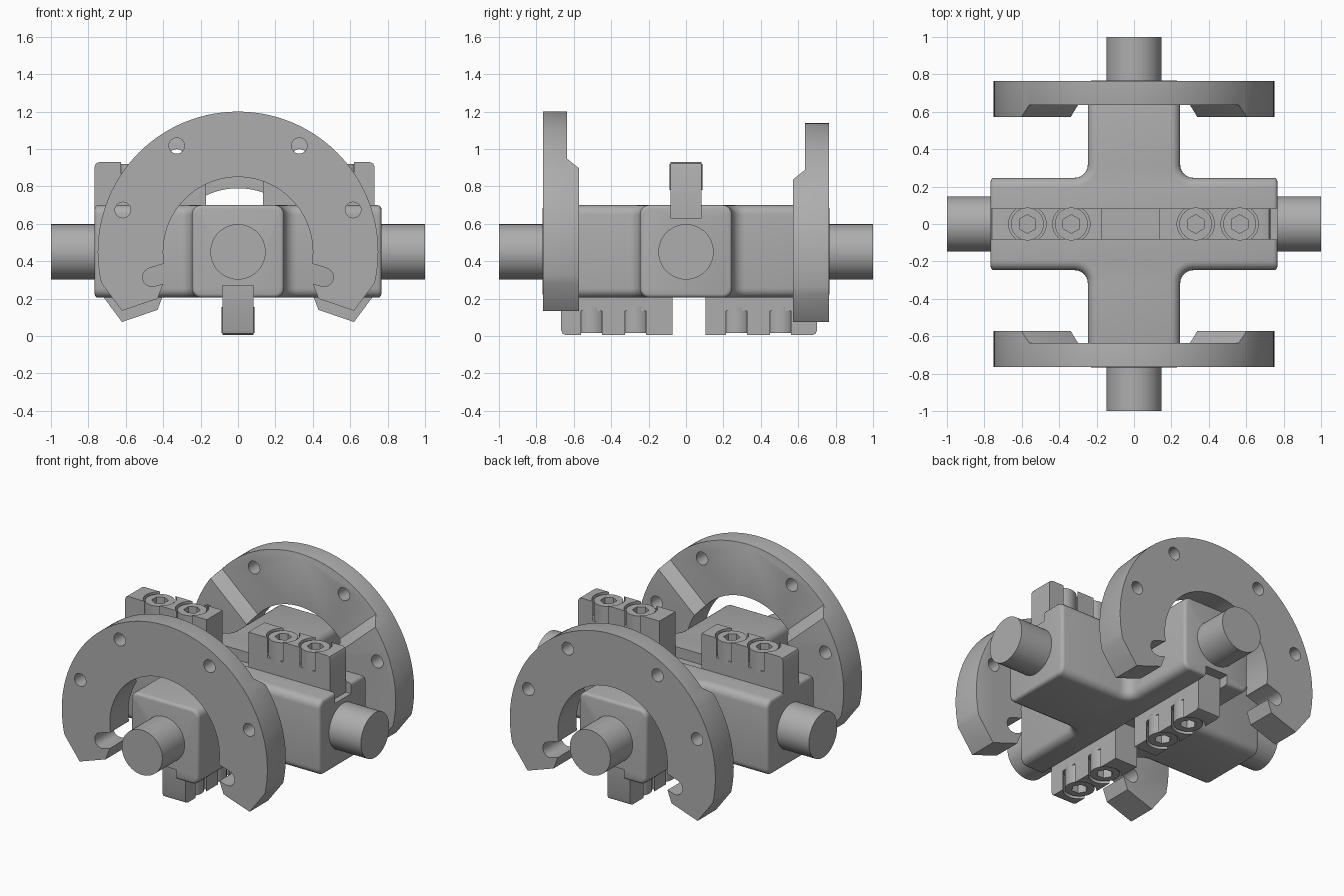
import bpy, bmesh, math
from mathutils import Matrix, Vector

cube = bpy.data.objects.get("Cube")
if cube:
    bpy.data.objects.remove(cube)

steel = bpy.data.materials.new("grey_steel")
steel.use_nodes = True
GREY = (0.42, 0.42, 0.42, 1)
steel.diffuse_color = GREY
steel.node_tree.nodes["Principled BSDF"].inputs["Base Color"].default_value = GREY

ALONG_X = Matrix.Rotation(math.pi / 2, 4, 'Y')
ALONG_Y = Matrix.Rotation(math.pi / 2, 4, 'X')


def make(name, bm):
    bmesh.ops.recalc_face_normals(bm, faces=bm.faces)
    me = bpy.data.meshes.new(name)
    bm.to_mesh(me)
    bm.free()
    ob = bpy.data.objects.new(name, me)
    bpy.context.collection.objects.link(ob)
    me.materials.append(steel)
    return ob


def activate(ob):
    bpy.ops.object.select_all(action='DESELECT')
    ob.select_set(True)
    bpy.context.view_layer.objects.active = ob


def smooth(ob):
    activate(ob)
    bpy.ops.object.shade_smooth_by_angle(angle=math.radians(32))


def cut(ob, cutters):
    activate(ob)
    for c in cutters:
        mod = ob.modifiers.new("cut", 'BOOLEAN')
        mod.operation, mod.solver, mod.object = 'DIFFERENCE', 'EXACT', c
        bpy.ops.object.modifier_apply(modifier=mod.name)
        bpy.data.objects.remove(c)


def loft(name, bottom, top):
    bm = bmesh.new()
    a = [bm.verts.new(p) for p in bottom]
    b = [bm.verts.new(p) for p in top]
    bm.faces.new(a)
    bm.faces.new(b)
    for i in range(len(a)):
        j = (i + 1) % len(a)
        bm.faces.new((a[i], a[j], b[j], b[i]))
    return make(name, bm)


def cylinder(name, radius, length, loc, axis=Matrix(), sides=40):
    bm = bmesh.new()
    bmesh.ops.create_cone(bm, cap_ends=True, segments=sides, radius1=radius, radius2=radius,
                          depth=length, matrix=Matrix.Translation(loc) @ axis)
    return make(name, bm)


def box(name, lo, hi):
    lo, hi = Vector(lo), Vector(hi)
    bm = bmesh.new()
    bmesh.ops.create_cube(bm, size=1, matrix=Matrix.Translation((lo + hi) / 2)
                          @ Matrix.Diagonal((*(hi - lo), 1)))
    return make(name, bm)


def bevel_edges(ob, test, width, segments):
    bm = bmesh.new()
    bm.from_mesh(ob.data)
    edges = [e for e in bm.edges if test(e.verts[0].co, e.verts[1].co)]
    bmesh.ops.bevel(bm, geom=edges, offset=width, offset_type='OFFSET', segments=segments,
                    profile=0.5, affect='EDGES', clamp_overlap=True)
    bm.to_mesh(ob.data)
    bm.free()


# Cross body: plus-shaped profile with filleted inner corners
END, HALF, FIL, LOW, HIGH = 0.767, 0.247, 0.07, 0.205, 0.70
quarter = [(END, -HALF), (END, HALF)]
for i in range(7):
    t = math.radians(270 - 15 * i)
    quarter.append((HALF + FIL + FIL * math.cos(t), HALF + FIL + FIL * math.sin(t)))
outline = []
for k in range(4):
    turn = Matrix.Rotation(k * math.pi / 2, 2)
    outline += [tuple(turn @ Vector(p)) for p in quarter]
body = loft("cross_body", [(x, y, LOW) for x, y in outline], [(x, y, HIGH) for x, y in outline])


def on_end(p, q):
    return any(abs(abs(p[k]) - END) < 1e-4 and abs(p[k] - q[k]) < 1e-4 for k in (0, 1))


bevel_edges(body, lambda p, q: abs(p.z - q.z) < 1e-4 and not on_end(p, q), 0.05, 5)
bevel_edges(body, on_end, 0.02, 3)
# Key grooves: across the top and along the underside
cut(body, [box("groove_cutter", (-1, -0.083, 0.63), (1, 0.083, 0.8)),
           box("groove_cutter", (-0.083, -1, 0.1), (0.083, 1, 0.27))])
smooth(body)

# Four shaft stubs
for name, sx, sy in (("left", 1, 0), ("right", -1, 0), ("back", 0, 1), ("front", 0, -1)):
    smooth(cylinder(name + "_shaft", 0.148, 0.3, (0.85 * sx, 0.85 * sy, 0.45),
                    ALONG_X if sx else ALONG_Y, 48))


# Open ring flanges with a keyhole slot near each tip
OUT, INN, FACE, THIN, THICK = 0.75, 0.40, -0.765, -0.635, -0.572


def arc(r, start, stop, steps, cx=0, cz=0):
    return [(cx + r * math.cos(math.radians(start + (stop - start) * i / steps)),
             cz + r * math.sin(math.radians(start + (stop - start) * i / steps)))
            for i in range(steps + 1)]


def ring_flange(name, z, angle):
    tip = [(-0.62, -0.315), (-0.43, -0.25), (-0.40, -0.17)] + arc(0.05, 286, 106, 10, -0.46, -0.135)
    profile = (arc(OUT, -12.8, 192.8, 64) + tip + arc(INN, 189, -9, 48)
               + [(-x, h) for x, h in reversed(tip)])
    ob = loft(name, [(x, FACE, h) for x, h in profile], [(x, THICK, h) for x, h in profile])

    # V-shaped thinning of the upper inside face, with sloped sides
    def vee(y, h):
        return [(0, y, h), (1.2, y, h + 1.065), (0, y, 2.2), (-1.2, y, h + 1.065)]
    cutters = [loft("relief_cutter", vee(THIN, 0), vee(THIN + 0.12, -0.165))]
    for a in (20, 60, 120, 160):
        t = math.radians(a)
        cutters.append(cylinder("hole_cutter", 0.042, 0.6,
                                (0.655 * math.cos(t), -0.7, 0.655 * math.sin(t)), ALONG_Y, 24))
    cut(ob, cutters)

    def rim(p, q):
        far = all(abs(math.hypot(v.x, v.z) - OUT) < 0.003 for v in (p, q))
        return far and min(p.y, q.y) > FACE + 0.05
    bevel_edges(ob, rim, 0.025, 3)
    ob.matrix_world = Matrix.Translation((0, 0, z)) @ Matrix.Rotation(angle, 4, 'Z')
    smooth(ob)


ring_flange("front_ring_flange", 0.45, 0)
ring_flange("back_ring_flange", 0.39, math.pi)


# Clamp keys, each holding two socket screws in counterbores open at the sides
TOP = Matrix.Translation((0, 0, 0.63))
UNDER = Matrix.Translation((0, 0, 0.305)) @ Matrix(((0, 1, 0, 0), (1, 0, 0, 0), (0, 0, -1, 0), (0, 0, 0, 1)))
HEIGHT, WIDTH = 0.30, 0.083


def clamp_key(name, start, stop, screws, place):
    key = box(name, (start, -WIDTH, 0), (stop, WIDTH, HEIGHT))
    outer = start if abs(start) > abs(stop) else stop
    bevel_edges(key, lambda p, q: abs(p.x - outer) < 1e-4 and abs(q.x - outer) < 1e-4
                and min(p.z, q.z) > 0.1, 0.025, 2)
    cut(key, [cylinder("bore_cutter", 0.1, 0.26, (x, 0, HEIGHT), Matrix(), 32) for x in screws])
    key.matrix_world = place
    smooth(key)
    for i, x in enumerate(screws):
        head = cylinder(f"{name}_screw_{i + 1}", 0.088, 0.14, (x, 0, HEIGHT - 0.08), Matrix(), 32)
        cut(head, [cylinder("socket_cutter", 0.05, 0.12, (x, 0, HEIGHT - 0.01), Matrix(), 6)])
        head.matrix_world = place
        smooth(head)


clamp_key("top_right_key", -0.767, -0.17, (-0.57, -0.335), TOP)
clamp_key("top_left_key", 0.135, 0.73, (0.33, 0.565), TOP)
clamp_key("under_front_key", -0.667, -0.072, (-0.505, -0.27), UNDER)
clamp_key("under_back_key", 0.105, 0.70, (0.27, 0.505), UNDER)
